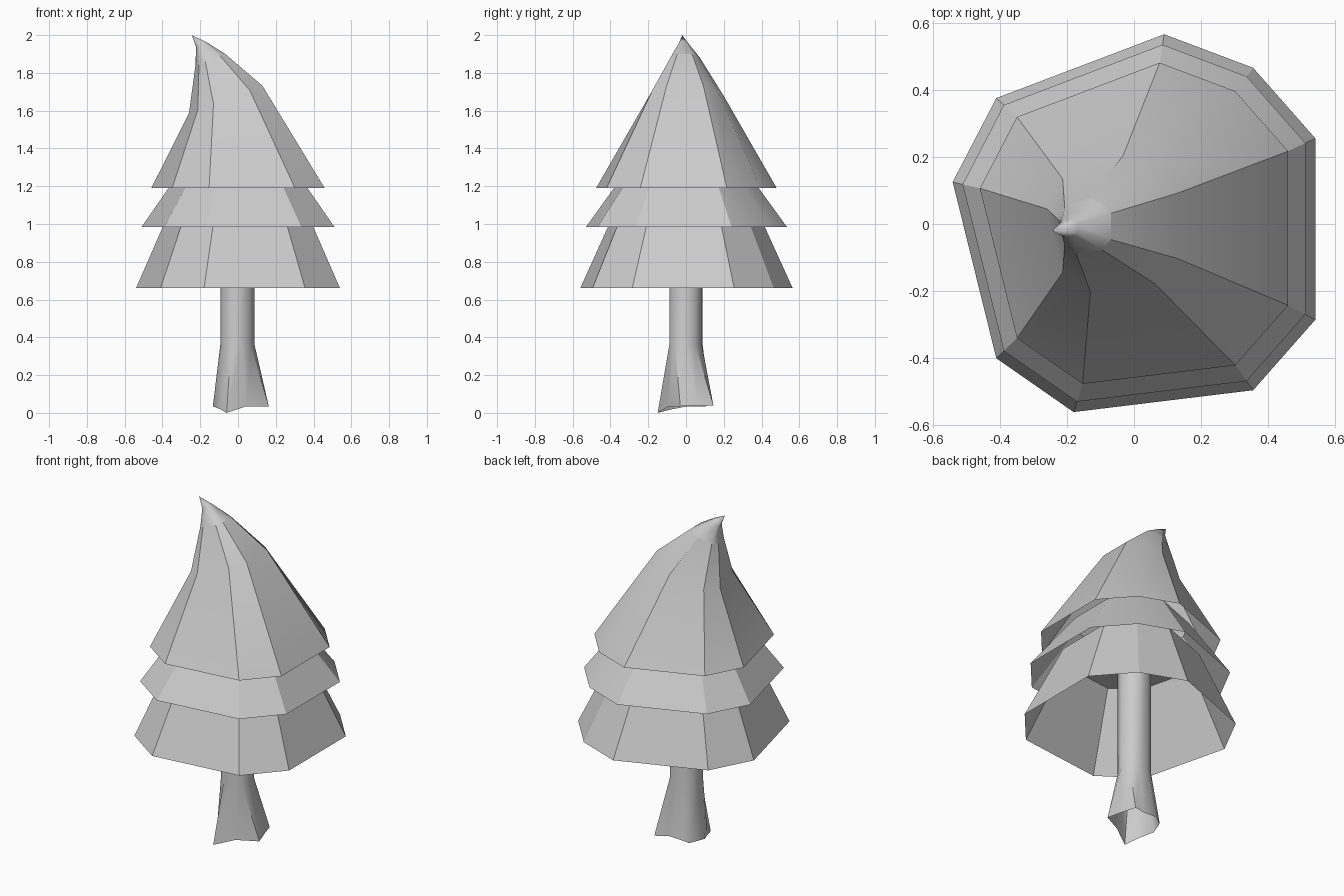
import bpy, math
from math import radians

if "Cube" in bpy.data.objects:
    bpy.data.objects.remove(bpy.data.objects["Cube"])

# Irregular nine-sided outline shared by all foliage layers
OUTLINE = [(0.09, 0.565), (-0.41, 0.375), (-0.54, 0.125), (-0.41, -0.40), (-0.18, -0.56),
           (0.355, -0.495), (0.54, -0.285), (0.54, 0.255), (0.355, 0.465)]


def ring(scale, z, cx=0.0, cy=0.0, tilt=0.0):
    """Scaled outline, shifted sideways and tilted along x."""
    return [(cx + x * scale, cy + y * scale, z + tilt * x * scale) for x, y in OUTLINE]


def loft(name, rings, tip=None, cap_top=False, angle=25):
    """Skin a stack of equal-length rings."""
    n = len(rings[0])
    verts = [v for r in rings for v in r]
    faces = []
    for k in range(len(rings) - 1):
        for i in range(n):
            j = (i + 1) % n
            faces.append((k * n + i, k * n + j, k * n + n + j, k * n + n + i))
    last = (len(rings) - 1) * n
    if tip:
        verts.append(tip)
        faces += [(last + i, last + (i + 1) % n, len(verts) - 1) for i in range(n)]
    if cap_top:
        faces.append(tuple(range(last, last + n)))
    mesh = bpy.data.meshes.new(name)
    mesh.from_pydata(verts, [], faces)
    obj = bpy.data.objects.new(name, mesh)
    bpy.context.collection.objects.link(obj)
    bpy.ops.object.select_all(action='DESELECT')
    obj.select_set(True)
    bpy.context.view_layer.objects.active = obj
    bpy.ops.object.shade_smooth_by_angle(angle=radians(angle))
    return obj


# Hollow skirts of foliage, each running up inside the next
loft("lower_foliage", [ring(1.0, 0.66), ring(0.645, 1.10)], cap_top=True)
loft("middle_foliage", [ring(0.945, 0.985), ring(0.54, 1.30)])

# Top foliage bending over to a smooth crooked tip
collar = ring(0.145, 1.87, -0.147, -0.005, 0.4)
loft("top_foliage", [ring(0.85, 1.19), ring(0.36, 1.66, -0.065, 0.0, 0.37), collar])
loft("foliage_tip", [collar, ring(0.05, 1.95, -0.195, -0.012, 0.5)],
     tip=(-0.245, -0.02, 2.0), angle=85)

# Trunk with uneven flared roots, open underneath
ROOTS = [(-0.06, -0.15, 0.0), (0.045, -0.09, 0.035), (0.163, -0.03, 0.035), (0.135, 0.06, 0.04),
         (0.11, 0.145, 0.04), (0.03, 0.12, 0.05), (-0.05, 0.125, 0.05), (-0.095, 0.105, 0.035),
         (-0.133, 0.01, 0.035), (-0.095, -0.07, 0.02)]


def trunk_ring(z, r=0.091):
    angles = [radians(-112 + 36 * i) for i in range(len(ROOTS))]
    return [(r * math.cos(a) - 0.003, r * math.sin(a), z) for a in angles]


loft("trunk", [ROOTS, trunk_ring(0.36), trunk_ring(1.10)], angle=50)
